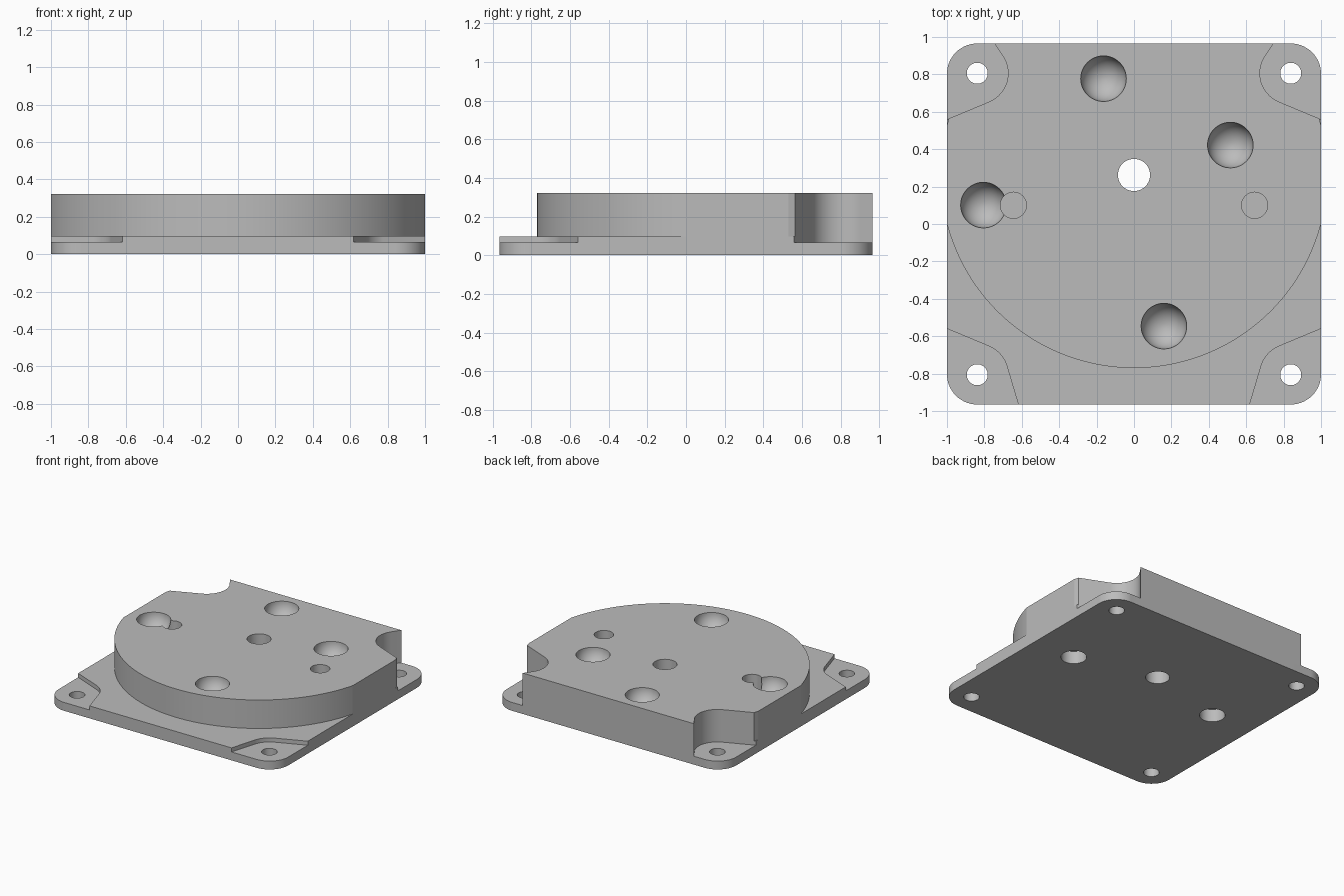
import bpy, bmesh, math
from mathutils import Vector, Matrix

cube = bpy.data.objects.get("Cube")
if cube:
    bpy.data.objects.remove(cube, do_unlink=True)

# Main sizes
HALF_X, HALF_Y = 1.0, 0.965
TOP, LEDGE, POCKET = 0.322, 0.098, 0.066
HOLE_X, HOLE_Y = 0.838, 0.806
CORNER_R = HALF_X - HOLE_X
DISC_R, DISC_Y = 1.034, 0.264

grey = bpy.data.materials.new("plain grey")
grey.use_nodes = True
grey.diffuse_color = (0.5, 0.5, 0.5, 1)
grey.node_tree.nodes["Principled BSDF"].inputs["Base Color"].default_value = (0.5, 0.5, 0.5, 1)


def arc(cx, cy, r, start, end, steps):
    """Points on an arc, angles in degrees."""
    angles = [math.radians(start + (end - start) * i / steps) for i in range(steps + 1)]
    return [(cx + r * math.cos(a), cy + r * math.sin(a)) for a in angles]


def add_object(name, bm):
    bmesh.ops.recalc_face_normals(bm, faces=bm.faces)
    mesh = bpy.data.meshes.new(name)
    bm.to_mesh(mesh)
    bm.free()
    obj = bpy.data.objects.new(name, mesh)
    bpy.context.collection.objects.link(obj)
    return obj


def prism(name, outline, z0, z1):
    bm = bmesh.new()
    face = bm.faces.new([bm.verts.new((x, y, z0)) for x, y in outline])
    moved = bmesh.ops.extrude_face_region(bm, geom=[face])["geom"]
    verts = [v for v in moved if isinstance(v, bmesh.types.BMVert)]
    bmesh.ops.translate(bm, verts=verts, vec=(0, 0, z1 - z0))
    return add_object(name, bm)


def drill(x, y, r, z0, z1):
    return prism("drill", arc(x, y, r, 0, 360, 40)[:-1], z0, z1)


def ball(x, y, r):
    bm = bmesh.new()
    bmesh.ops.create_uvsphere(bm, u_segments=48, v_segments=24, radius=r,
                              matrix=Matrix.Translation((x, y, TOP + 0.001)))
    return add_object("ball", bm)


def pocket(sx, sy, inner_angle):
    """Corner pocket: an arc around the screw hole with tangent straight walls."""
    pts = arc(HOLE_X, HOLE_Y, 0.165, 247.4, inner_angle, 10)
    first, last = Vector(pts[0]), Vector(pts[-1])
    a, b = math.radians(247.4), math.radians(inner_angle)
    out_x = first + Vector((-math.sin(a), math.cos(a))) * 0.4
    out_y = last + Vector((math.sin(b), -math.cos(b))) * 0.5
    outline = [tuple(out_x)] + pts + [tuple(out_y), (1.4, 1.4)]
    return prism("pocket", [(sx * x, sy * y) for x, y in outline], POCKET, 0.5)


# Rounded block
outline = []
for sx, sy, start in ((1, 1, 0), (-1, 1, 90), (-1, -1, 180), (1, -1, 270)):
    outline += arc(sx * HOLE_X, sy * (HALF_Y - CORNER_R), CORNER_R, start, start + 90, 14)
body = prism("mounting_plate", outline, 0, TOP)
body.data.materials.append(grey)

# Clearance around the raised disc
cutters = [prism("disc_clearance",
                 arc(0, DISC_Y, DISC_R, 45, -225, 108)
                 + [(-1.2, 0.995), (-1.2, -1.2), (1.2, -1.2), (1.2, 0.995)],
                 LEDGE, 0.6)]

# Corner pockets and screw holes
for sx in (-1, 1):
    for sy, inner in ((-1, 196.6), (1, 145.6)):
        cutters.append(pocket(sx, sy, inner))
        cutters.append(drill(sx * HOLE_X, sy * HOLE_Y, 0.056, -0.1, 0.5))
    # Blind dowel holes from above and below
    cutters.append(drill(sx * 0.645, 0.1, 0.07, TOP - 0.12, 0.5))
    cutters.append(drill(sx * 0.645, 0.1, 0.092, -0.1, 0.1))

# Central through hole
cutters.append(drill(0, DISC_Y - 0.002, 0.086, -0.1, 0.5))

# Ball seats
for x, y in ((-0.163, 0.777), (0.515, 0.422), (-0.805, 0.101), (0.16, -0.546)):
    cutters.append(ball(x, y, 0.122))

# Cut everything out of the block
for cutter in cutters:
    mod = body.modifiers.new("cut", 'BOOLEAN')
    mod.operation = 'DIFFERENCE'
    mod.solver = 'EXACT'
    mod.object = cutter
    cutter.hide_render = True
bpy.context.view_layer.update()
result = bpy.data.meshes.new_from_object(body.evaluated_get(bpy.context.evaluated_depsgraph_get()))
body.modifiers.clear()
body.data = result
result.materials.clear()
result.materials.append(grey)
for poly in result.polygons:
    poly.material_index = 0
for cutter in cutters:
    bpy.data.objects.remove(cutter, do_unlink=True)

# Smooth curved walls, keep edges crisp
bpy.ops.object.select_all(action='DESELECT')
body.select_set(True)
bpy.context.view_layer.objects.active = body
bpy.ops.object.shade_smooth_by_angle(angle=math.radians(25))
normals = body.modifiers.new("weighted_normals", 'WEIGHTED_NORMAL')
normals.keep_sharp = True
